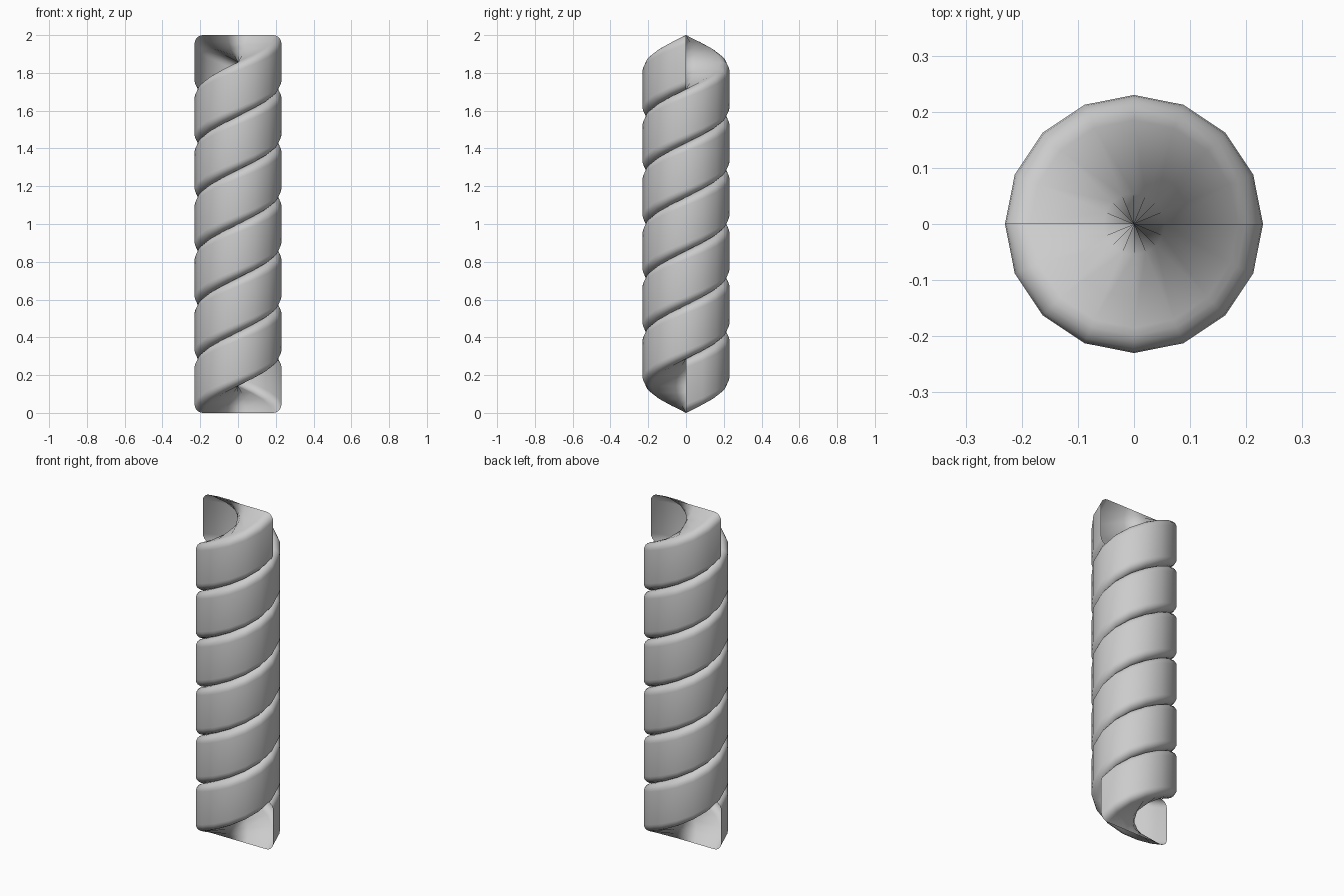
import bpy
from math import sin, cos, pi

if "Cube" in bpy.data.objects:
    bpy.data.objects.remove(bpy.data.objects["Cube"])

RADIUS = 0.23        # outer radius
HEIGHT = 2 / 7       # height of the swept band
PITCH = 2 * HEIGHT   # rise per turn, so the two strands stack exactly
TURNS, STEPS = 3, 16
ROUND, SEGS = 0.045, 5
HUB = 0.055


def rounded_profile():
    """Closed rounded rectangle across the axis, as (x, z) points."""
    pts = []
    corners = [(1, 0, -90), (1, 1, 0), (-1, 1, 90), (-1, 0, 180)]
    for sx, top, start in corners:
        cx = sx * (RADIUS - ROUND)
        cz = HEIGHT - ROUND if top else ROUND
        for k in range(SEGS + 1):
            a = (start + 90 * k / SEGS) * pi / 180
            pts.append((cx + ROUND * cos(a), cz + ROUND * sin(a)))
        # points near the axis on the top and bottom edges
        if (sx, top) == (1, 1):
            pts += [(HUB, HEIGHT), (0, HEIGHT), (-HUB, HEIGHT)]
        if (sx, top) == (-1, 0):
            pts += [(-HUB, 0), (0, 0), (HUB, 0)]
    return pts


# Sweep the profile up a helix, leaving both ends open
profile = rounded_profile()
n = len(profile)
verts, faces = [], []
for i in range(TURNS * STEPS + 1):
    a = 2 * pi * i / STEPS
    for x, z in profile:
        verts.append((x * cos(a), x * sin(a), z + PITCH * i / STEPS))
for i in range(TURNS * STEPS):
    for j in range(n):
        k = (j + 1) % n
        faces.append((i * n + j, (i + 1) * n + j, (i + 1) * n + k, i * n + k))

mesh = bpy.data.meshes.new("twisted_column")
mesh.from_pydata(verts, [], faces)
mesh.update()
for p in mesh.polygons:
    p.use_smooth = True
column = bpy.data.objects.new("twisted_column", mesh)
bpy.context.collection.objects.link(column)
